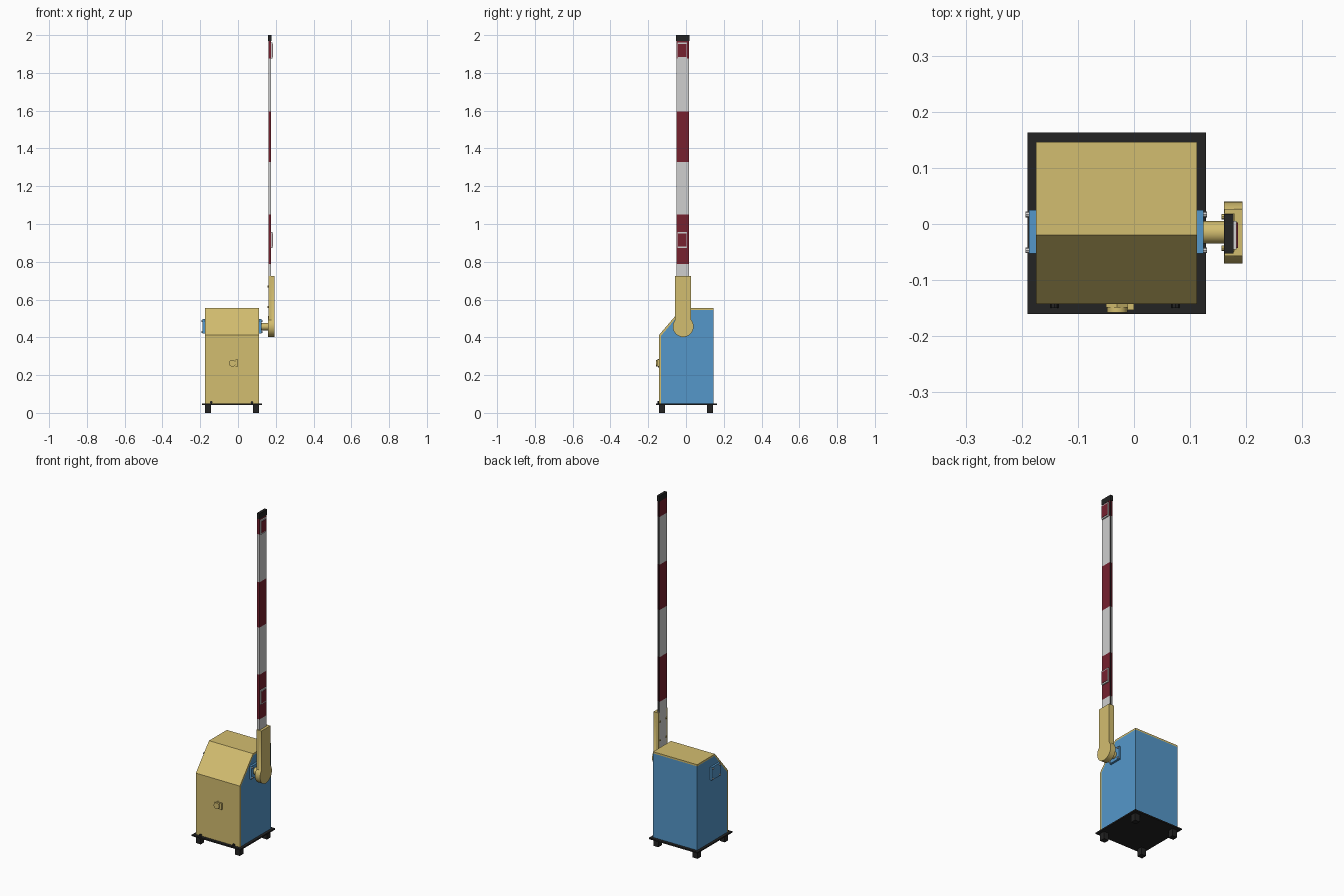
import bpy, bmesh, math
from mathutils import Matrix, Vector

cube = bpy.data.objects.get("Cube")
if cube:
    bpy.data.objects.remove(cube, do_unlink=True)


def material(name, color):
    m = bpy.data.materials.new(name)
    m.use_nodes = True
    m.diffuse_color = (*color, 1)
    m.node_tree.nodes["Principled BSDF"].inputs["Base Color"].default_value = (*color, 1)
    return m


yellow = material("sand yellow", (0.65, 0.51, 0.16))
blue = material("cabinet blue", (0.09, 0.31, 0.59))
black = material("black", (0.017, 0.017, 0.017))
white = material("light grey", (0.62, 0.62, 0.62))
red = material("dark red", (0.18, 0.015, 0.028))


def finish(name, bm, mat, smooth=False):
    bmesh.ops.recalc_face_normals(bm, faces=bm.faces[:])
    mesh = bpy.data.meshes.new(name)
    bm.to_mesh(mesh)
    bm.free()
    mesh.materials.append(mat)
    ob = bpy.data.objects.new(name, mesh)
    bpy.context.collection.objects.link(ob)
    if smooth:
        bpy.ops.object.select_all(action="DESELECT")
        ob.select_set(True)
        bpy.context.view_layer.objects.active = ob
        bpy.ops.object.shade_smooth_by_angle(angle=math.radians(35))
    return ob


def box(name, x, y, z, mat):
    """Box from (min, max) ranges on each axis."""
    bm = bmesh.new()
    size = Vector([r[1] - r[0] for r in (x, y, z)])
    mid = Vector([sum(r) / 2 for r in (x, y, z)])
    bmesh.ops.create_cube(bm, size=1, matrix=Matrix.Translation(mid) @ Matrix.Diagonal((*size, 1)))
    return finish(name, bm, mat)


def rod(name, start, end, radius, mat, sides=32):
    """Cylinder between two points."""
    a, b = Vector(start), Vector(end)
    turn = (b - a).to_track_quat("Z", "Y").to_matrix().to_4x4()
    bm = bmesh.new()
    bmesh.ops.create_cone(bm, cap_ends=True, segments=sides, radius1=radius, radius2=radius,
                          depth=(b - a).length, matrix=Matrix.Translation((a + b) / 2) @ turn)
    return finish(name, bm, mat, sides > 8)


def extrude_x(name, profile, x, mat, smooth=False):
    """Extrude a (y, z) outline along x."""
    bm = bmesh.new()
    face = bm.faces.new([bm.verts.new((x[0], y, z)) for y, z in profile])
    moved = bmesh.ops.extrude_face_region(bm, geom=[face])["geom"]
    bmesh.ops.translate(bm, vec=(x[1] - x[0], 0, 0),
                        verts=[v for v in moved if isinstance(v, bmesh.types.BMVert)])
    return finish(name, bm, mat, smooth)


# Base plate and feet
box("base_plate", (-0.19, 0.128), (-0.16, 0.163), (0.043, 0.051), black)
for side, x in (("right", -0.159), ("left", 0.096)):
    for end, y in (("front", -0.127), ("back", 0.127)):
        box(f"{end}_{side}_foot", (x - 0.016, x + 0.016), (y - 0.016, y + 0.016), (0, 0.043), black)

# Cabinet body with a bent cover over front, slope and top
body_x = (-0.175, 0.112)
inner = [(-0.132, 0.051), (-0.132, 0.408), (-0.016, 0.546), (0.146, 0.546)]
outer = [(-0.143, 0.051), (-0.143, 0.412), (-0.02, 0.556), (0.146, 0.556)]
extrude_x("cabinet_body", inner + [(0.146, 0.051)], body_x, blue)
extrude_x("cabinet_cover", outer + inner[::-1], body_x, yellow)

# Front lock knob and lower door bolts
rod("lock_flange", (-0.03, -0.142, 0.263), (-0.03, -0.149, 0.263), 0.023, yellow, 6)
rod("lock_knob", (-0.03, -0.149, 0.263), (-0.03, -0.158, 0.263), 0.018, yellow)
box("lock_lever", (-0.012, 0.0), (-0.153, -0.142), (0.245, 0.283), yellow)
for side, x in (("right", -0.142), ("left", 0.074)):
    rod(f"{side}_door_bolt", (x, -0.142, 0.056), (x, -0.15, 0.056), 0.007, black, 8)

# Bearing plates on both sides
shaft_y, shaft_z = -0.015, 0.457
for side, x, d in (("right", -0.175, -1), ("left", 0.112, 1)):
    face = x + d * 0.012
    box(f"{side}_bearing_plate", sorted((x, face)), (-0.053, 0.025), (0.42, 0.496), blue)
    for y in (-0.047, 0.017):
        for z in (0.428, 0.487):
            rod(f"{side}_plate_bolt", (face, y, z), (face + d * 0.006, y, z), 0.005, white, 8)

# Drive shaft
rod("shaft", (0.112, shaft_y, shaft_z), (0.165, shaft_y, shaft_z), 0.02, yellow)

# Arm bracket: round hub, outer plate and two flanges holding the boom
hub_radius = 0.055
rod("bracket_hub", (0.16, shaft_y, shaft_z), (0.193, shaft_y, shaft_z), hub_radius, yellow)
half = 0.042
start = math.acos(half / hub_radius)
sweep = math.pi + 2 * start
outline = []
for i in range(25):
    a = start - sweep * i / 24
    outline.append((shaft_y + hub_radius * math.cos(a), shaft_z + hub_radius * math.sin(a)))
outline += [(shaft_y - half, 0.725), (shaft_y + half, 0.725)]
extrude_x("bracket_plate", outline, (0.178, 0.193), yellow, True)
for end, d in (("front", -1), ("back", 1)):
    edge = sorted((shaft_y + d * half, shaft_y + d * (half - 0.008)))
    box(f"bracket_{end}_flange", (0.161, 0.179), edge, (0.48, 0.725), yellow)
    for z in (0.56, 0.67):
        y = shaft_y + d * 0.028
        rod("bracket_bolt", (0.156, y, z), (0.162, y, z), 0.005, yellow, 8)

# Boom in alternating bands, with a grooved back edge
boom_x = (0.161, 0.176)
levels = [0.49, 0.787, 1.05, 1.328, 1.595, 1.877, 1.968]
for i, z in enumerate(zip(levels, levels[1:])):
    mat = red if i % 2 else white
    box(f"boom_band_{i + 1}", boom_x, (-0.051, 0.007), z, mat)
    for side, x in (("inner", (0.161, 0.165)), ("outer", (0.172, 0.176))):
        box(f"boom_{side}_lip_{i + 1}", x, (0.007, 0.015), z, mat)
box("boom_groove", (0.165, 0.172), (0.007, 0.009), (0.73, 1.968), black)
box("boom_cap", (0.16, 0.177), (-0.053, 0.018), (1.968, 2.0), black)

# Reflectors on the outer face
for name, z in (("lower", 0.915), ("upper", 1.918)):
    box(f"{name}_reflector_frame", (0.176, 0.183), (-0.045, 0.005), (z - 0.042, z + 0.042), white)
    box(f"{name}_reflector_lens", (0.183, 0.185), (-0.043, 0.003), (z - 0.034, z + 0.034), red)
